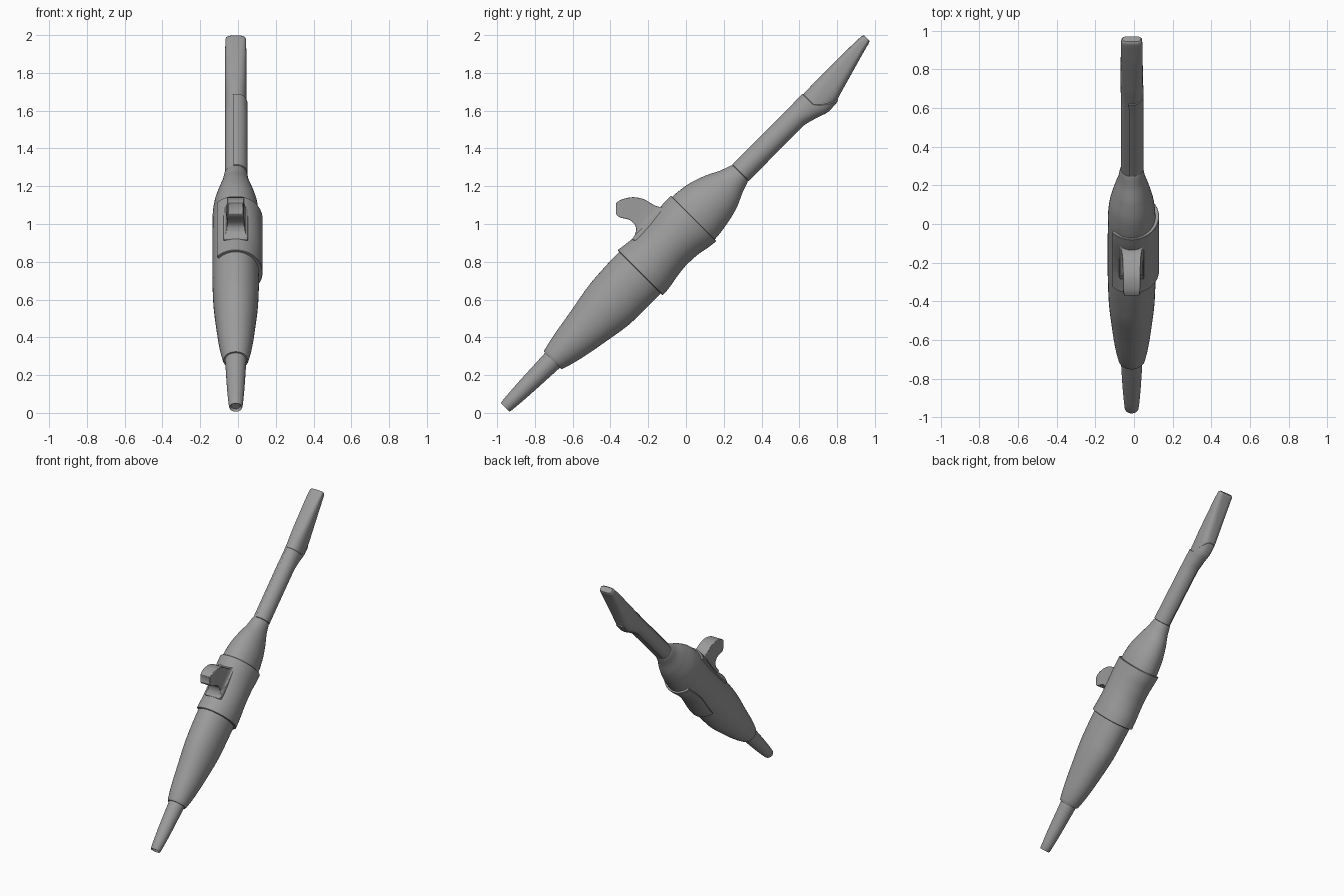
import bpy, bmesh, math

if "Cube" in bpy.data.objects:
    bpy.data.objects.remove(bpy.data.objects["Cube"])

S = math.sqrt(0.5)
CX = -0.012

# dark grey finish shared by all parts
GREY = bpy.data.materials.new("dark_grey")
GREY.diffuse_color = (0.33, 0.33, 0.33, 1)
GREY.use_nodes = True
GREY.node_tree.nodes["Principled BSDF"].inputs["Base Color"].default_value = GREY.diffuse_color


def place(x, t, n):
    # local frame: t runs along the tilted axis, n is across it (up and forward)
    return (CX + x, (t - n) * S, 1 + (t + n) * S)


def sample(secs, t):
    # monotone cubic through rows of (t, top, bottom, half width, roundness power)
    t = min(max(t, secs[0][0]), secs[-1][0])
    i = 0
    while i < len(secs) - 2 and t > secs[i + 1][0]:
        i += 1

    def sec(k, c):
        a, b = secs[k], secs[k + 1]
        return (b[c] - a[c]) / (b[0] - a[0])

    def slope(k, c):
        if k == 0:
            return sec(0, c)
        if k == len(secs) - 1:
            return sec(k - 1, c)
        a, b = sec(k - 1, c), sec(k, c)
        return 0 if a * b <= 0 else 2 * a * b / (a + b)

    h = secs[i + 1][0] - secs[i][0]
    u = (t - secs[i][0]) / h
    out = []
    for c in range(1, 5):
        out.append((2*u**3 - 3*u*u + 1) * secs[i][c] + (3*u*u - 2*u**3) * secs[i + 1][c]
                   + h * ((u**3 - 2*u*u + u) * slope(i, c) + (u**3 - u*u) * slope(i + 1, c)))
    return out


def surf(secs, t, ang, off=0.0):
    top, bot, rx, p = sample(secs, t)
    c, s = math.cos(ang), math.sin(ang)
    fx = math.copysign(abs(c) ** (2 / p), c)
    fn = math.copysign(abs(s) ** (2 / p), s)
    return place((rx + off) * fx, t, (top + bot) / 2 + ((top - bot) / 2 + off) * fn)


def finish(name, bm, angle=35):
    bmesh.ops.recalc_face_normals(bm, faces=bm.faces)
    me = bpy.data.meshes.new(name)
    bm.to_mesh(me)
    bm.free()
    me.materials.append(GREY)
    ob = bpy.data.objects.new(name, me)
    bpy.context.collection.objects.link(ob)
    bpy.ops.object.select_all(action='DESELECT')
    ob.select_set(True)
    bpy.context.view_layer.objects.active = ob
    bpy.ops.object.shade_smooth_by_angle(angle=math.radians(angle))
    return ob


def skin(bm, rows, closed):
    for a, b in zip(rows, rows[1:]):
        m = len(a)
        for j in range(m if closed else m - 1):
            k = (j + 1) % m
            bm.faces.new((a[j], a[k], b[k], b[j]))


def loft(name, secs, steps, sides=48, hole=False):
    bm = bmesh.new()
    t0, t1 = secs[0][0], secs[-1][0]
    ts = sorted({t0 + (t1 - t0) * i / steps for i in range(steps + 1)} | {s[0] for s in secs})
    rows = [[bm.verts.new(surf(secs, t, 2 * math.pi * j / sides)) for j in range(sides)] for t in ts]
    skin(bm, rows, True)
    first = bm.faces.new(rows[0])
    bm.faces.new(rows[-1])
    if hole:
        bmesh.ops.recalc_face_normals(bm, faces=bm.faces)
        bmesh.ops.inset_region(bm, faces=[first], thickness=0.009)
        bmesh.ops.translate(bm, verts=first.verts, vec=(0, 0.012 * S, 0.012 * S))
    return finish(name, bm)


def shell(name, secs, a0, a1, t0, t1, off, depth, steps=32, around=56):
    # partial wrap: outer skin with its rim turned down into the part below
    bm = bmesh.new()
    us = [0, 0] + [i / steps for i in range(steps + 1)] + [1, 1]
    vs = [0, 0] + [j / around for j in range(around + 1)] + [1, 1]
    lift = [-depth, off - 0.003] + [off] * (steps + 1) + [off - 0.003, -depth]
    lift_a = [-depth, off - 0.003] + [off] * (around + 1) + [off - 0.003, -depth]
    rows = []
    for i, u in enumerate(us):
        row = []
        for j, v in enumerate(vs):
            ang = math.radians(a0 + (a1 - a0) * v)
            t = t0 + (t1(ang) - t0) * u
            # small inset of the top face gives the rim a soft edge
            t += 0.003 if i == 2 else -0.003 if i == len(us) - 3 else 0
            row.append(bm.verts.new(surf(secs, t, ang, min(lift[i], lift_a[j]))))
        rows.append(row)
    skin(bm, rows, False)
    return finish(name, bm, 40)


# bottom tapered peg with a recessed end
loft("end_peg", [(-1.364, .022, -.041, .033, 2), (-1.356, .025, -.044, .036, 2),
                 (-.98, .047, -.068, .058, 2)], 6, hole=True)

# swelling main body
loft("main_body", [
    (-1.010, .054, -.076, .064, 2), (-1.004, .057, -.080, .068, 2),
    (-.75, .106, -.138, .104, 2), (-.55, .138, -.165, .120, 2),
    (-.36, .146, -.166, .124, 2), (-.15, .138, -.147, .124, 2),
    (.05, .153, -.165, .123, 2), (.14, .144, -.155, .116, 2),
    (.25, .110, -.129, .091, 2), (.33, .071, -.094, .069, 2),
    (.385, .051, -.075, .060, 2), (.393, .047, -.071, .057, 2)], 60)

# neck running into the flattened beak
neck = [(.37, .044, -.068, .056, 2), (.80, .044, -.066, .056, 2.1),
        (.88, .045, -.084, .056, 2.2), (.96, .048, -.107, .057, 2.4),
        (1.02, .050, -.104, .058, 2.6), (1.06, .050, -.092, .058, 2.8),
        (1.18, .050, -.058, .057, 3), (1.34, .047, -.013, .055, 3.4),
        (1.364, .045, -.007, .053, 3.4), (1.373, .038, -.001, .047, 3.4)]
loft("neck_and_beak", neck, 60)

# cover plate on the right half of the neck
shell("neck_plate", neck, -112, 102, .394,
      lambda a: .925 + .11 * max(0, -math.sin(a)) ** 1.2, .006, .006)

# wrap-round collar, open on the left, scooped below
collar = [(-.354, .158, -.180, .142, 2), (-.31, .152, -.177, .142, 2),
          (-.22, .143, -.162, .142, 2), (-.15, .146, -.155, .142, 2),
          (-.08, .154, -.158, .142, 2), (.0, .162, -.172, .142, 2), (.05, .163, -.178, .142, 2)]
shell("grip_collar", collar, -135, 135, -.354, lambda a: .05, 0, .03)

# thumb hook: (lower y, lower z, upper y, upper z, half width)
hook = [(-.372, 1.055, -.372, 1.110, .038), (-.350, 1.035, -.340, 1.130, .044),
        (-.300, 1.022, -.280, 1.142, .045), (-.270, .995, -.220, 1.130, .046),
        (-.265, .965, -.165, 1.098, .049), (-.272, .940, -.125, 1.090, .055),
        (-.280, .915, -.090, 1.100, .064), (-.200, .900, -.050, 1.050, .066)]
bm = bmesh.new()
rows = []
for i in range(len(hook) - 1):
    p = [hook[max(0, min(len(hook) - 1, i + d))] for d in (-1, 0, 1, 2)]
    for k in range(5 if i < len(hook) - 2 else 6):
        u = k / 5
        y0, z0, y1, z1, w = [0.5 * (2*b + (c - a)*u + (2*a - 5*b + 4*c - d)*u*u
                             + (3*b - a - 3*c + d)*u**3) for a, b, c, d in zip(*p)]
        rows.append([bm.verts.new((CX + x, y, z)) for x, y, z in
                     ((-w, y0, z0), (w, y0, z0), (w, y1, z1), (-w, y1, z1))])
skin(bm, rows, True)
tip = bm.faces.new(rows[0])
bm.faces.new(rows[-1])
bmesh.ops.recalc_face_normals(bm, faces=bm.faces)
bmesh.ops.inset_region(bm, faces=[tip], thickness=0.012, depth=-0.004)
ob = finish("thumb_hook", bm, 40)
bev = ob.modifiers.new("soft_edges", 'BEVEL')
bev.width = 0.006
bev.segments = 2
bev.limit_method = 'ANGLE'
bev.angle_limit = math.radians(50)
